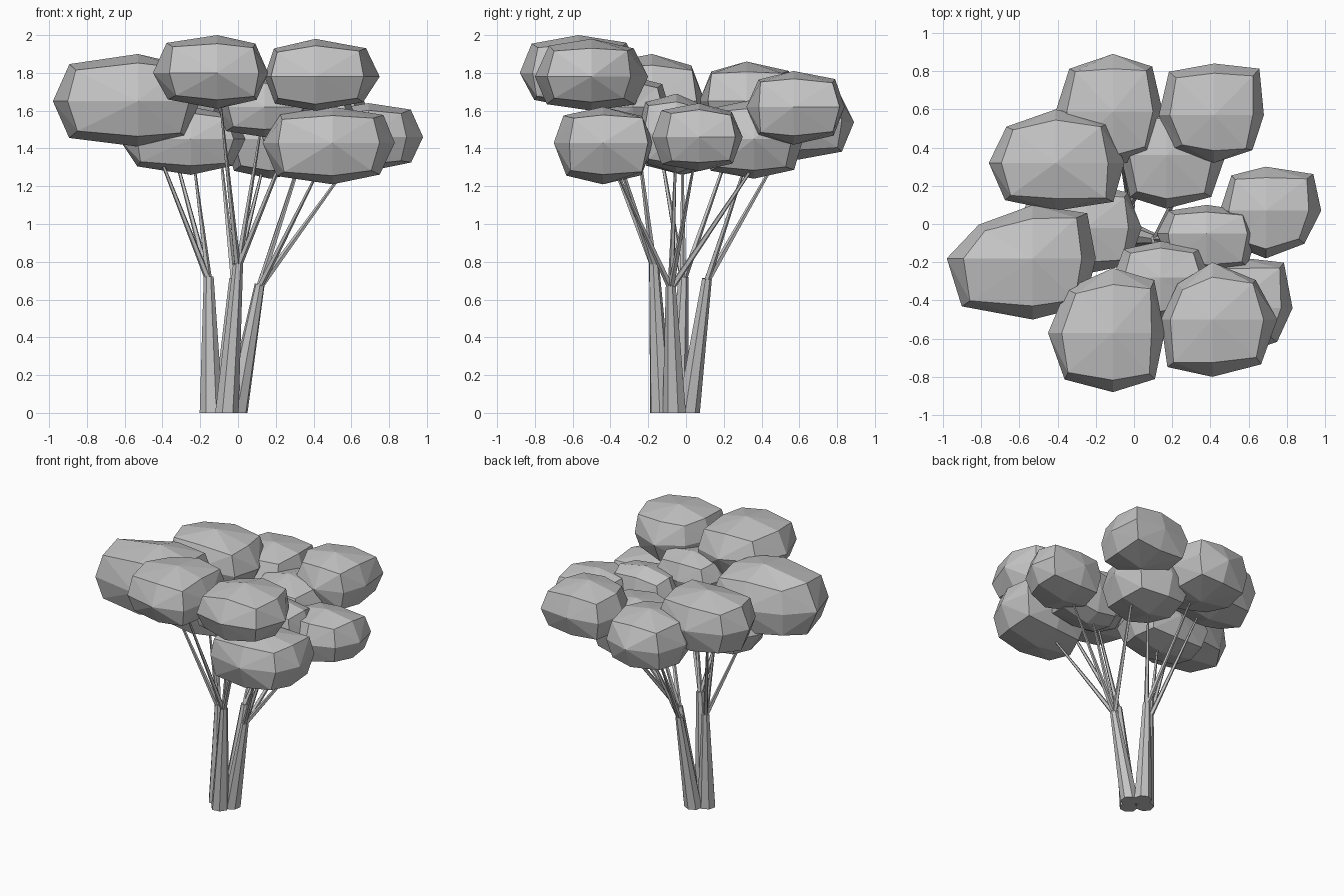
import bpy
import bmesh
import random
from mathutils import Matrix, Vector

random.seed(7)

cube = bpy.data.objects.get("Cube")
if cube:
    bpy.data.objects.remove(cube, do_unlink=True)

# One plain grey for the whole tree
grey = bpy.data.materials.new("plain_grey")
grey.use_nodes = True
colour = (0.55, 0.55, 0.55, 1)
grey.diffuse_color = colour
grey.node_tree.nodes["Principled BSDF"].inputs["Base Color"].default_value = colour


def finish(name, bm):
    mesh = bpy.data.meshes.new(name)
    bm.to_mesh(mesh)
    bm.free()
    mesh.materials.append(grey)
    obj = bpy.data.objects.new(name, mesh)
    bpy.context.collection.objects.link(obj)
    return obj


def limb(name, start, end, r_start, r_end, sides):
    """Tapered low-poly cylinder between two points."""
    start, end = Vector(start), Vector(end)
    axis = end - start
    bm = bmesh.new()
    turn = axis.to_track_quat("Z", "Y").to_matrix().to_4x4()
    bmesh.ops.create_cone(bm, cap_ends=True, segments=sides, radius1=r_start,
                          radius2=r_end, depth=axis.length,
                          matrix=Matrix.Translation((start + end) / 2) @ turn)
    return finish(name, bm)


def nonzero(v):
    return sum(abs(c) > 0.5 for c in v.co)


def leaf_clump(name, low, centre, high, fullness):
    """Faceted ball; each half reaches its limit, each quarter has a fullness."""
    bm = bmesh.new()
    bmesh.ops.create_cube(bm, size=2)
    bmesh.ops.subdivide_edges(bm, edges=bm.edges[:], cuts=1, use_grid_fill=True)
    # Split every quad from face centre to cube corner, giving radiating ridges
    for face in bm.faces[:]:
        ends = sorted(face.verts, key=nonzero)
        bmesh.utils.face_split(face, ends[0], ends[-1])
    for v in bm.verts:
        x, y, z = v.co
        full = fullness[(x > 0) + 2 * (y > 0)]
        kind = nonzero(v)
        if kind == 3:
            p = Vector((x * full * 0.86, y * full * 0.86, z * 0.67))
        elif kind == 2 and abs(z) < 0.5:
            p = Vector((x * full, y * full, 0))
        elif kind == 2:
            p = v.co * 0.78
        else:
            p = v.co.copy()
        if kind > 1:
            p += Vector([random.uniform(-0.04, 0.04) if abs(c) > 0.1 else 0
                         for c in p])
        v.co = Vector([c + k * (h - c if k > 0 else c - l)
                       for l, c, h, k in zip(low, centre, high, p)])
    bmesh.ops.recalc_face_normals(bm, faces=bm.faces[:])
    return finish(name, bm)


# Foliage: name -> low corner, centre, high corner, fullness of the quarters
even = (0.78,) * 4
clumps = {
    "left_large": ((-0.98, -0.5, 1.41), (-0.53, -0.18, 1.65), (-0.2, 0.1, 1.9),
                   (0.81, 0.8, 0.64, 0.85)),
    "front_top": ((-0.45, -0.88, 1.61), (-0.11, -0.57, 1.8), (0.16, -0.23, 2.0),
                  (0.77, 0.81, 0.68, 0.83)),
    "front_right_top": ((0.14, -0.8, 1.6), (0.41, -0.5, 1.78), (0.75, -0.2, 1.98),
                        (0.84, 0.77, 0.65, 0.7)),
    "front_right_low": ((0.13, -0.7, 1.21), (0.5, -0.44, 1.43), (0.83, -0.17, 1.62),
                        (0.8, 0.72, 0.75, 0.9)),
    "far_right": ((0.45, -0.18, 1.28), (0.69, 0.07, 1.46), (0.98, 0.3, 1.64),
                  (0.75, 0.67, 0.79, 0.82)),
    "back_right": ((0.13, 0.32, 1.42), (0.42, 0.57, 1.62), (0.68, 0.84, 1.81),
                   (0.71, 0.77, 0.84, 0.9)),
    "back_middle": ((-0.41, 0.3, 1.34), (-0.11, 0.59, 1.54), (0.15, 0.89, 1.74),
                    even),
    "back_left": ((-0.76, 0.07, 1.43), (-0.41, 0.32, 1.65), (-0.05, 0.6, 1.86),
                  (0.76, 0.82, 0.7, 0.78)),
    "centre_back": ((-0.07, 0.08, 1.24), (0.17, 0.36, 1.45), (0.48, 0.62, 1.66),
                    even),
    "centre_right": ((0.12, -0.26, 1.27), (0.38, -0.05, 1.48), (0.65, 0.1, 1.69),
                     even),
    "centre_front": ((-0.11, -0.5, 1.46), (0.14, -0.28, 1.62), (0.4, -0.09, 1.78),
                     even),
    "centre_left": ((-0.63, -0.26, 1.26), (-0.25, -0.02, 1.45), (0.04, 0.21, 1.62),
                    even),
}
for name, shape in clumps.items():
    leaf_clump("foliage_" + name, *shape)

# Four trunks joined at the foot: base, top and the clumps each one carries
trunks = {
    "left": ((-0.14, -0.05, 0), (-0.155, -0.015, 0.72),
             ["left_large", "back_left", "centre_left"]),
    "front": ((-0.06, -0.13, 0), (0.0, -0.17, 0.79),
              ["front_top", "centre_front", "front_right_top"]),
    "right": ((-0.01, -0.06, 0), (0.115, -0.08, 0.68),
              ["front_right_low", "far_right", "back_right", "centre_right"]),
    "back": ((-0.07, 0.01, 0), (-0.02, 0.11, 0.71),
             ["back_middle", "centre_back"]),
}
for side, (base, top, carried) in trunks.items():
    trunk = limb("trunk_" + side, base, top, 0.064, 0.027, 7)
    # Keep the foot flat on the ground
    for v in trunk.data.vertices:
        if v.co.z < 0.1:
            v.co.z = 0
    # Thin branches reach from the trunk top into the foliage
    fork = Vector(top).lerp(Vector(base), 0.03)
    for name in carried:
        limb("branch_" + name, fork, clumps[name][1], 0.018, 0.004, 5)
